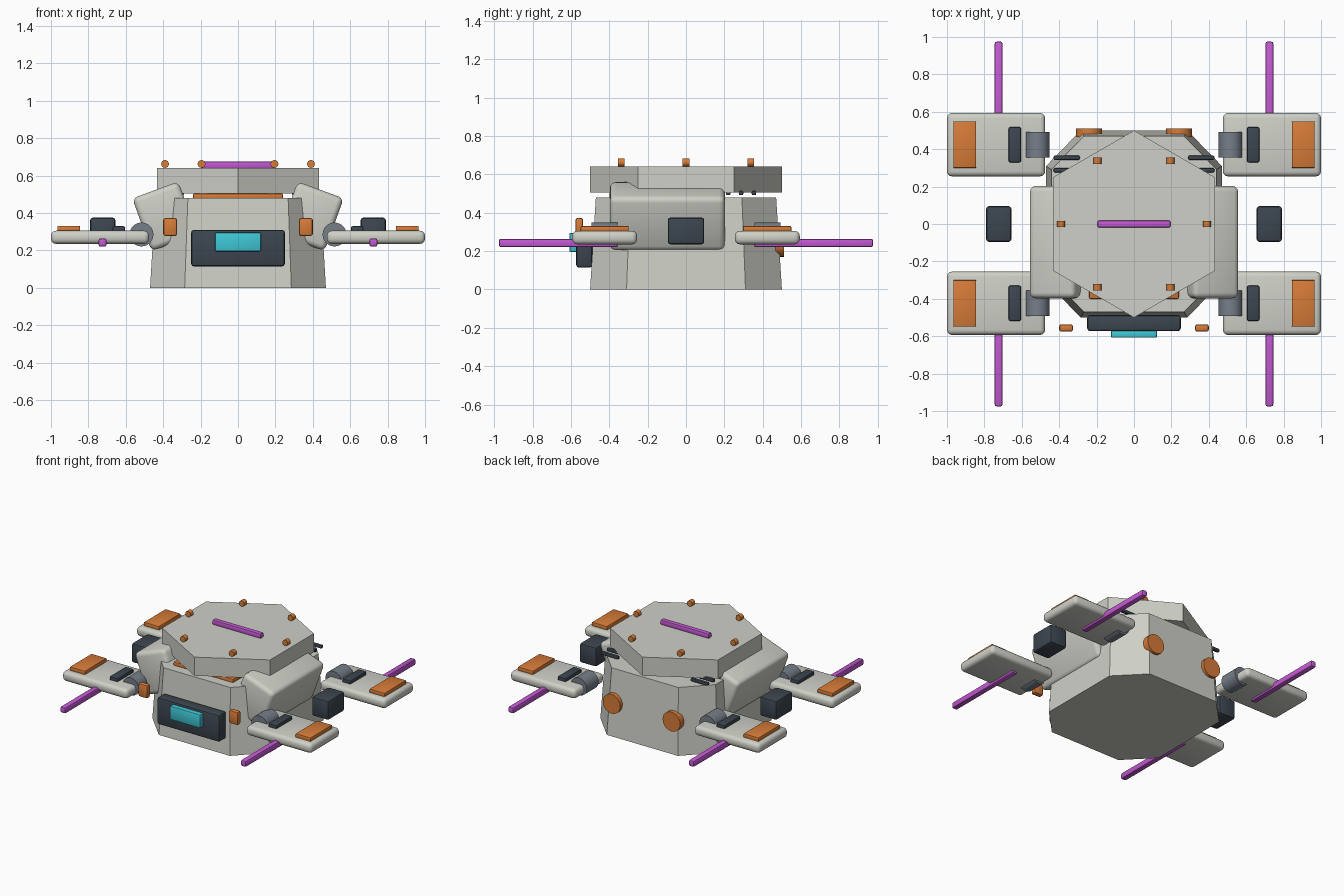
import bpy, bmesh
from math import radians, cos, sin, pi
from mathutils import Matrix

cube = bpy.data.objects.get("Cube")
if cube:
    bpy.data.objects.remove(cube, do_unlink=True)


def material(name, rgb):
    mat = bpy.data.materials.new(name)
    mat.use_nodes = True
    mat.diffuse_color = (*rgb, 1)
    mat.node_tree.nodes["Principled BSDF"].inputs["Base Color"].default_value = (*rgb, 1)
    return mat


GREY = material("light grey", (0.62, 0.63, 0.57))
DARK = material("dark slate", (0.045, 0.06, 0.08))
STEEL = material("steel grey", (0.18, 0.21, 0.25))
ORANGE = material("orange", (0.68, 0.2, 0.04))
PURPLE = material("purple", (0.55, 0.1, 0.65))
CYAN = material("cyan", (0.05, 0.58, 0.68))


def finish(bm, name, mat, smooth=True):
    bmesh.ops.recalc_face_normals(bm, faces=bm.faces)
    mesh = bpy.data.meshes.new(name)
    bm.to_mesh(mesh)
    bm.free()
    mesh.materials.append(mat)
    obj = bpy.data.objects.new(name, mesh)
    bpy.context.collection.objects.link(obj)
    if smooth:
        bpy.ops.object.select_all(action='DESELECT')
        obj.select_set(True)
        bpy.context.view_layer.objects.active = obj
        bpy.ops.object.shade_smooth_by_angle(angle=radians(35))
    return obj


def box(name, mat, center, size, bevel=0.01, tilt=0, segments=2):
    """Rounded box, optionally tilted about the y axis."""
    bm = bmesh.new()
    bmesh.ops.create_cube(bm, size=1, matrix=Matrix.Diagonal((*size, 1)))
    bmesh.ops.bevel(bm, geom=bm.edges[:], offset=bevel, segments=segments,
                    profile=0.5, affect='EDGES', clamp_overlap=True)
    bm.transform(Matrix.Translation(center) @ Matrix.Rotation(tilt, 4, 'Y'))
    return finish(bm, name, mat)


def cylinder(name, mat, center, radius, depth, sides=24):
    """Cylinder lying along the y axis."""
    bm = bmesh.new()
    bmesh.ops.create_cone(bm, cap_ends=True, segments=sides, radius1=radius,
                          radius2=radius, depth=depth)
    bm.transform(Matrix.Translation(center) @ Matrix.Rotation(pi / 2, 4, 'X'))
    return finish(bm, name, mat)


def prism(name, mat, outline, z0, z1, taper=1):
    """Flat-faced upright prism with an optionally narrower top."""
    bm = bmesh.new()
    low = [bm.verts.new((x, y, z0)) for x, y in outline]
    top = [bm.verts.new((x * taper, y * taper, z1)) for x, y in outline]
    bm.faces.new(low)
    bm.faces.new(top)
    for i in range(len(low)):
        j = (i + 1) % len(low)
        bm.faces.new((low[i], low[j], top[j], top[i]))
    return finish(bm, name, mat, smooth=False)


# Tapered eight-sided body and floating hexagonal lid
quarter = [(0.47, 0.31), (0.285, 0.5)]
half = quarter + [(-x, y) for x, y in reversed(quarter)]
prism("body", GREY, half + [(-x, -y) for x, y in half], 0, 0.48, 0.94)
prism("lid", GREY, [(0.5 * sin(i * pi / 3), 0.5 * cos(i * pi / 3)) for i in range(6)],
      0.505, 0.64)

# Lid fittings
box("lid_handle", PURPLE, (0, 0, 0.657), (0.39, 0.036, 0.036), 0.008)
for i in range(6):
    a = i * pi / 3
    cylinder(f"lid_knob_{i}", ORANGE, (0.39 * cos(a), 0.39 * sin(a), 0.662), 0.021, 0.034, 16)

# Front panel, screen and the plate under the lid
box("front_panel", DARK, (0, -0.53, 0.212), (0.5, 0.085, 0.196), 0.014)
box("front_screen", CYAN, (0, -0.588, 0.245), (0.246, 0.04, 0.1), 0.008)
box("front_vent", ORANGE, (0, -0.3, 0.488), (0.48, 0.2, 0.034), 0.008)

for s, side in ((1, "left"), (-1, "right")):
    # Tilted side pods and hovering boxes
    box(f"{side}_pod", GREY, (s * 0.391, -0.097, 0.382), (0.262, 0.6, 0.3), 0.03,
        s * radians(20), 3)
    box(f"{side}_power_box", DARK, (s * 0.723, 0, 0.305), (0.135, 0.19, 0.14), 0.014)
    box(f"{side}_front_lamp", ORANGE, (s * 0.363, -0.556, 0.325), (0.074, 0.04, 0.096), 0.012)
    cylinder(f"{side}_back_port", ORANGE, (s * 0.24, 0.488, 0.24), 0.07, 0.045)
    for i in range(3):
        box(f"{side}_back_bar_{i}", DARK, (s * 0.36, 0.22 + i * 0.067, 0.503),
            (0.14, 0.024, 0.024), 0.008)

    # Four paddles with hinge, pads and rod
    for f, end in ((1, "back"), (-1, "front")):
        name, y = f"{end}_{side}", f * 0.424
        box(name + "_paddle", GREY, (s * 0.7375, y, 0.27), (0.525, 0.338, 0.07), 0.026,
            segments=3)
        cylinder(name + "_hinge", STEEL, (s * 0.516, y, 0.285), 0.064, 0.136)
        box(name + "_grip", DARK, (s * 0.637, y, 0.312), (0.066, 0.188, 0.034), 0.008)
        box(name + "_pad", ORANGE, (s * 0.905, y, 0.315), (0.122, 0.25, 0.032), 0.006)
        box(name + "_rod", PURPLE, (s * 0.724, f * 0.665, 0.242), (0.042, 0.62, 0.044), 0.01)
